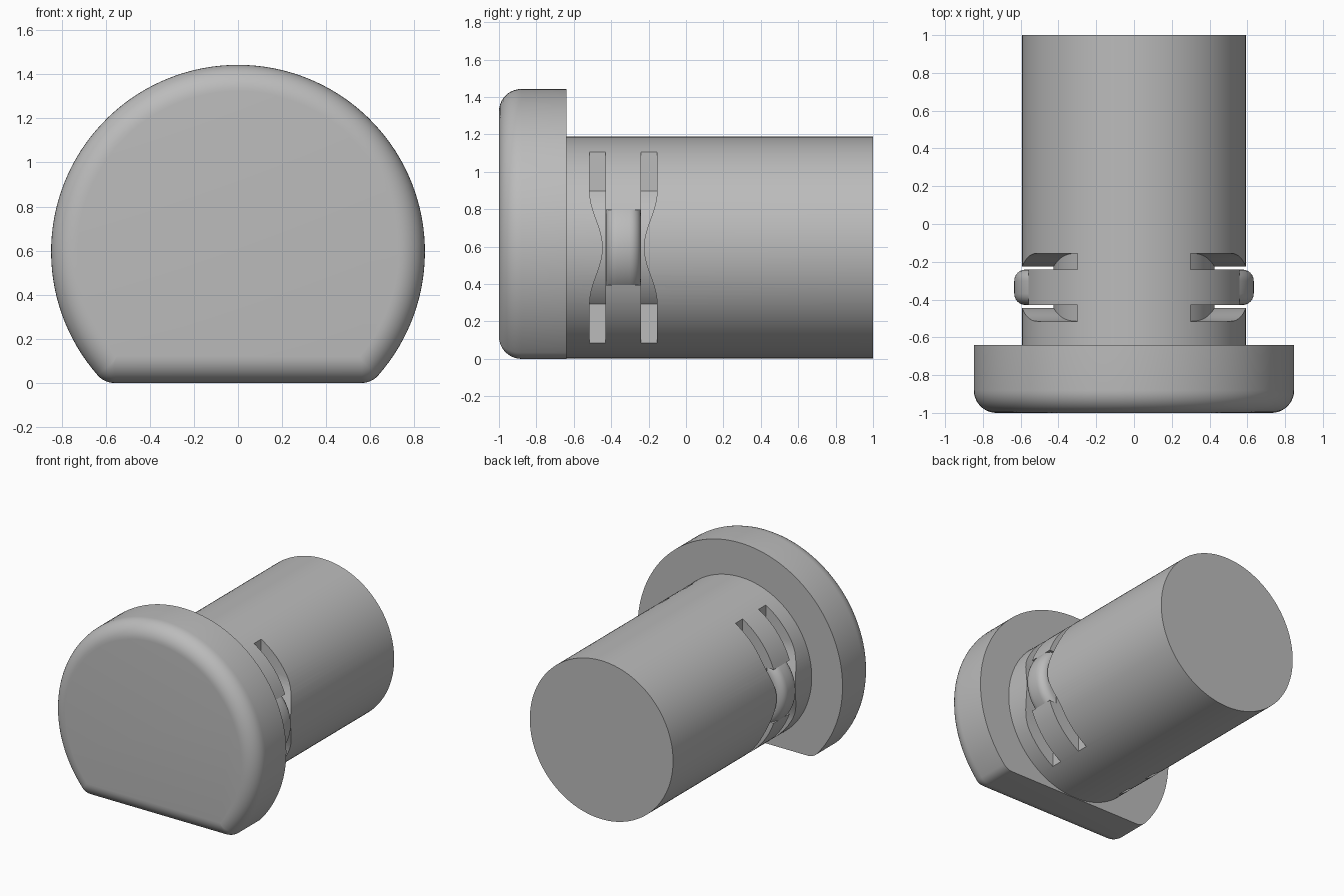
import bpy
import bmesh
import math
from mathutils import Matrix, Vector

default = bpy.data.objects.get("Cube")
if default:
    bpy.data.objects.remove(default, do_unlink=True)

AXIS_Z = 0.595       # height of the shaft axis
SHAFT_R = 0.593
HEAD_R = 0.848
BAND_Y = -0.335      # middle of the snap band

grey = bpy.data.materials.new("plain grey")
grey.use_nodes = True
grey.diffuse_color = (0.5, 0.5, 0.5, 1)
grey.node_tree.nodes["Principled BSDF"].inputs["Base Color"].default_value = (0.5, 0.5, 0.5, 1)


def make_object(name, bm):
    bmesh.ops.recalc_face_normals(bm, faces=bm.faces)
    mesh = bpy.data.meshes.new(name)
    bm.to_mesh(mesh)
    bm.free()
    mesh.materials.append(grey)
    obj = bpy.data.objects.new(name, mesh)
    bpy.context.collection.objects.link(obj)
    return obj


def smooth(obj):
    bpy.ops.object.select_all(action="DESELECT")
    obj.select_set(True)
    bpy.context.view_layer.objects.active = obj
    bpy.ops.object.shade_smooth_by_angle(angle=math.radians(35))


def loft(bm, loops):
    """Skin matching closed loops and cap both ends."""
    rings = [[bm.verts.new(p) for p in loop] for loop in loops]
    for a, b in zip(rings, rings[1:]):
        for i in range(len(a)):
            j = (i + 1) % len(a)
            bm.faces.new((a[i], a[j], b[j], b[i]))
    bm.faces.new(rings[0])
    bm.faces.new(rings[-1])


def cylinder(name, radius, y0, y1, x=0.0, segments=128, rounding=0.0):
    def ring(r, y):
        angles = [2 * math.pi * i / segments for i in range(segments)]
        return [(x + r * math.cos(a), y, AXIS_Z + r * math.sin(a)) for a in angles]
    if rounding:
        steps = [math.pi / 2 * k / 6 for k in range(7)]
        near = [ring(radius - rounding * (1 - math.sin(t)),
                     y0 + rounding * (1 - math.cos(t))) for t in steps]
        far = [ring(radius - rounding * (1 - math.cos(t)),
                    y1 - rounding * (1 - math.sin(t))) for t in steps]
        loops = near + far
    else:
        loops = [ring(radius, y0), ring(radius, y1)]
    bm = bmesh.new()
    loft(bm, loops)
    return make_object(name, bm)


def head_loop(inset, y):
    """Circle with a flat bottom and rounded corners, shrunk by an inset."""
    r = max(0.1 - inset, 0.002)
    big = HEAD_R - inset
    cz = inset + r - AXIS_Z
    cx = math.sqrt((big - r) ** 2 - cz ** 2)
    start = math.atan2(cz, cx)
    half = []
    for k in range(8):
        a = -math.pi / 2 + (start + math.pi / 2) * k / 8
        half.append((cx + r * math.cos(a), cz + r * math.sin(a)))
    for k in range(48):
        a = start + (math.pi / 2 - start) * k / 48
        half.append((big * math.cos(a), big * math.sin(a)))
    points = half + [(0, big)] + [(-px, pz) for px, pz in reversed(half)]
    return [(px, y, AXIS_Z + pz) for px, pz in points]


# Head with a rounded front rim
ROUND = 0.12
head_loops = [head_loop(0, -0.64)]
for k in range(11):
    t = math.pi / 2 * k / 10
    head_loops.append(head_loop(ROUND * (1 - math.cos(t)), -1 + ROUND * (1 - math.sin(t))))
bm = bmesh.new()
loft(bm, head_loops)
smooth(make_object("head", bm))

# Shaft, to be slotted on both sides
shaft = cylinder("shaft", SHAFT_R, -0.645, 1.0)


def slot_outline(direction):
    """Side outline of one slot: straight ends, pinched in the middle."""
    inner = BAND_Y + direction * 0.095
    points = [(inner, -0.515), (BAND_Y + direction * 0.18, -0.515)]
    for k in range(25):
        u = -1 + k / 12
        pinch = 0.07 * (1 + math.cos(math.pi * u)) / 2
        points.append((BAND_Y + direction * (0.18 - pinch), 0.3 * u))
    return points + [(BAND_Y + direction * 0.18, 0.515), (inner, 0.515)]


# Cutters for the slots and for the seat of each snap bump
cutters = []
for side in (1, -1):
    for direction in (1, -1):
        bm = bmesh.new()
        outline = slot_outline(direction)
        loft(bm, [[(side * x, y, AXIS_Z + z) for y, z in outline] for x in (0.3, 0.8)])
        cutters.append(make_object("slot_cutter", bm))
    bm = bmesh.new()
    size = Matrix.Diagonal(Vector((0.3, 0.2, 0.4, 1)))
    bmesh.ops.create_cube(bm, size=1, matrix=Matrix.Translation((side * 0.65, BAND_Y, AXIS_Z)) @ size)
    cutters.append(make_object("bump_seat_cutter", bm))

for cutter in cutters:
    cutter.hide_render = True
    mod = shaft.modifiers.new("cut", "BOOLEAN")
    mod.operation = "DIFFERENCE"
    mod.solver = "EXACT"
    mod.object = cutter

# Bake the cuts and drop the cutters
bpy.context.view_layer.update()
evaluated = shaft.evaluated_get(bpy.context.evaluated_depsgraph_get())
baked = bpy.data.meshes.new_from_object(evaluated)
shaft.modifiers.clear()
shaft.data = baked
for cutter in cutters:
    bpy.data.objects.remove(cutter, do_unlink=True)
smooth(shaft)

# Round core that forms the slot floors
smooth(cylinder("core", 0.426, -0.54, -0.13))

# Rounded snap bumps on the bands between the slots
for side, name in ((1, "left_snap_bump"), (-1, "right_snap_bump")):
    smooth(cylinder(name, 0.302, BAND_Y - 0.094, BAND_Y + 0.094, x=side * 0.332,
                    segments=96, rounding=0.06))
